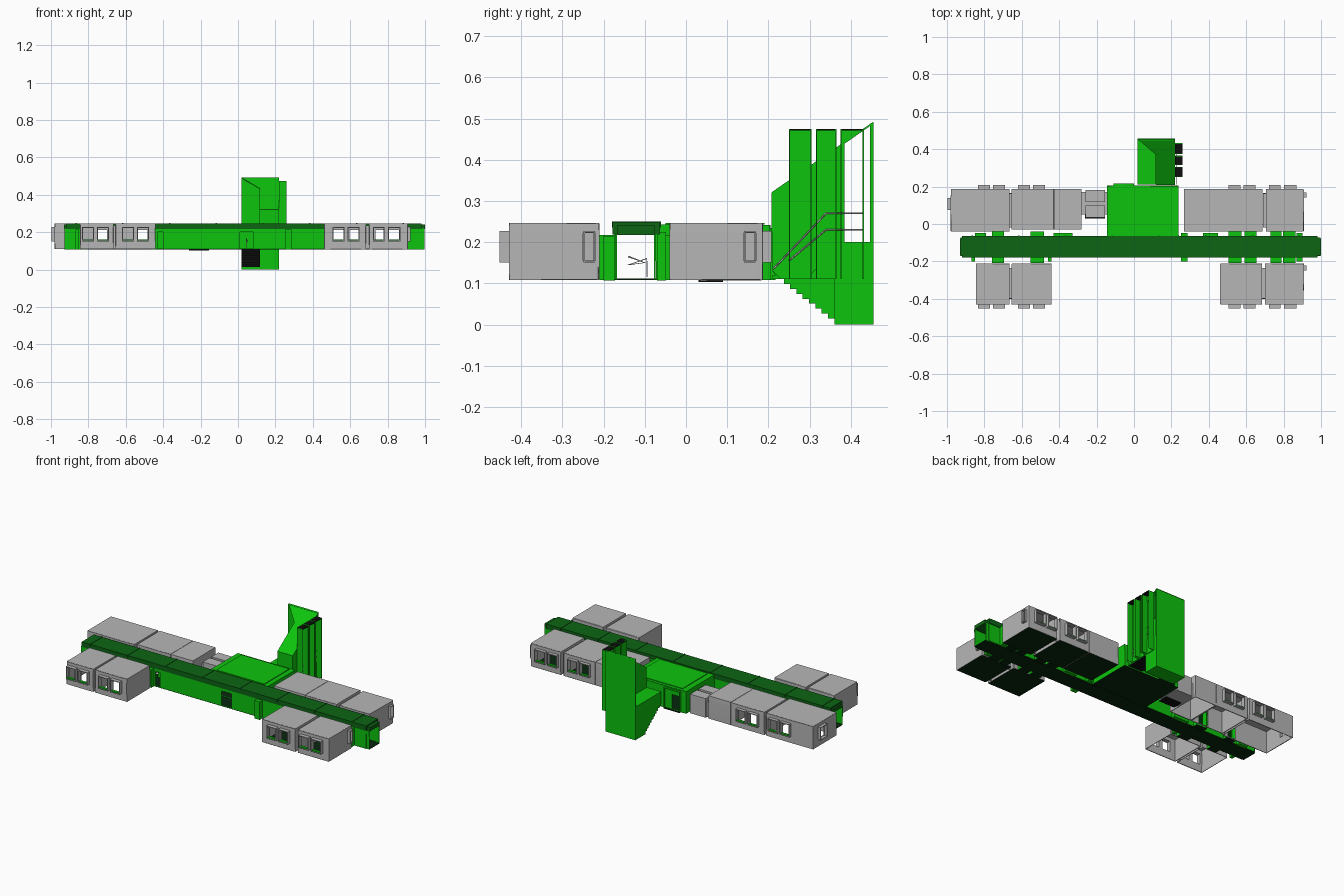
import bpy, bmesh
from mathutils import Vector

if "Cube" in bpy.data.objects:
    bpy.data.objects.remove(bpy.data.objects["Cube"])

def material(name, rgb):
    m = bpy.data.materials.new(name)
    m.diffuse_color = (*rgb, 1)
    m.use_nodes = True
    m.node_tree.nodes["Principled BSDF"].inputs["Base Color"].default_value = m.diffuse_color
    return m

GREEN = material("bright_green", (0.004, 0.55, 0.004))
DARK = material("dark_green", (0.004, 0.13, 0.007))
GRAY = material("light_gray", (0.47, 0.47, 0.47))
FLOOR = material("floor_dark", (0.002, 0.02, 0.004))
BLACK = material("black", (0.004, 0.004, 0.004))

def finish(name, bm, mats, thickness=0):
    me = bpy.data.meshes.new(name)
    bmesh.ops.remove_doubles(bm, verts=bm.verts, dist=1e-5)
    bmesh.ops.recalc_face_normals(bm, faces=bm.faces)
    bm.to_mesh(me)
    bm.free()
    ob = bpy.data.objects.new(name, me)
    bpy.context.collection.objects.link(ob)
    for m in mats:
        me.materials.append(m)
    if thickness:
        mod = ob.modifiers.new("thickness", 'SOLIDIFY')
        mod.thickness, mod.offset = thickness, 0
    return ob

def panel(bm, axis, at, u, v, holes=(), mat=0):
    """Flat sheet across an axis, as a grid of cells with rectangular holes."""
    us = sorted({*u, *(c for h in holes for c in h[:2] if u[0] < c < u[1])})
    vs = sorted({*v, *(c for h in holes for c in h[2:] if v[0] < c < v[1])})
    for u0, u1 in zip(us, us[1:]):
        for v0, v1 in zip(vs, vs[1:]):
            cu, cv = (u0 + u1) / 2, (v0 + v1) / 2
            if any(h[0] < cu < h[1] and h[2] < cv < h[3] for h in holes):
                continue
            pts = []
            for p in ((u0, v0), (u1, v0), (u1, v1), (u0, v1)):
                co = list(p)
                co.insert(axis, at)
                pts.append(bm.verts.new(co))
            bm.faces.new(pts).material_index = mat

def room(name, x, y, z, mats, sides="FBLRTD", holes=None, t=0.005):
    """Hollow box; sides picks front, back, left, right, top, down."""
    holes = holes or {}
    bm = bmesh.new()
    x, y, z = [(a + t / 2, b - t / 2) for a, b in (x, y, z)]
    spec = {"F": (1, y[0], x, z), "B": (1, y[1], x, z), "L": (0, x[0], y, z),
            "R": (0, x[1], y, z), "T": (2, z[1], x, y), "D": (2, z[0], x, y)}
    for s in sides:
        panel(bm, *spec[s], holes.get(s, ()), len(mats) - 1 if s == "D" else 0)
    return finish(name, bm, mats, t)

def box(name, x, y, z, mat):
    bm = bmesh.new()
    bmesh.ops.create_cube(bm, size=1)
    for v in bm.verts:
        v.co = [(a + b) / 2 + c * (b - a) for c, (a, b) in zip(v.co, (x, y, z))]
    return finish(name, bm, [mat])

def extrude_x(name, pts, x0, x1, mats, rule=None):
    """Profile given in (y, z), extruded along x."""
    bm = bmesh.new()
    f = bm.faces.new([bm.verts.new((x0, *p)) for p in pts])
    r = bmesh.ops.extrude_face_region(bm, geom=[f])
    for v in r["geom"]:
        if isinstance(v, bmesh.types.BMVert):
            v.co.x = x1
    bmesh.ops.recalc_face_normals(bm, faces=bm.faces)
    if rule:
        for f in bm.faces:
            f.material_index = int(rule(f.normal, f.calc_center_median()))
    return finish(name, bm, mats)

def tube(name, pts, r, mat):
    cu = bpy.data.curves.new(name, 'CURVE')
    cu.dimensions, cu.bevel_depth, cu.bevel_resolution = '3D', r, 0
    sp = cu.splines.new('POLY')
    sp.points.add(len(pts) - 1)
    for p, co in zip(sp.points, pts):
        p.co = (*co, 1)
    cu.materials.append(mat)
    bpy.context.collection.objects.link(bpy.data.objects.new(name, cu))

Z0, Z1 = 0.107, 0.248
WZ = (0.15, 0.228)
WINDOWS = [(-.835, -.77), (-.755, -.69), (-.62, -.555), (-.54, -.475),
           (.505, .57), (.585, .65), (.72, .785), (.80, .87)]
DOORS = [(-.755, -.70), (-.55, -.485), (.51, .57), (.595, .65), (.735, .785), (.80, .86)]
door_holes = [(a, b, Z0 + .008, .213) for a, b in DOORS]
win_holes = [(a + .006, b - .006, WZ[0] + .006, WZ[1] - .006) for a, b in WINDOWS]

# classroom modules: x range, y range, windowed side
MODULES = [((-.845, -.665), (-.43, -.21)), ((-.655, -.44), (-.43, -.21)),
           ((.46, .685), (-.43, -.21)), ((.70, .908), (-.43, -.21)),
           ((-.98, -.665), (-.04, .187)), ((-.655, -.43), (-.03, .187)),
           ((-.43, -.28), (-.03, .187)), ((.267, .476), (-.04, .187)),
           ((.476, .688), (-.04, .187)), ((.705, .908), (-.04, .187))]
for x, y in MODULES:
    front = y[0] < -.2
    holes = {"F": win_holes if front else door_holes, "B": door_holes if front else win_holes}
    if x[0] < -.9:
        holes["L"] = [(.08, .135, WZ[0] + .006, WZ[1] - .006)]
    if x[1] > .9:
        e = (-.25, -.22) if front else (.14, .17)
        holes["R"] = [(*e, WZ[0] + .006, WZ[1] - .006)]
        room("end_window_bay", (.903, .925), e, WZ, [GRAY], "FBTD")
    # only the modules on the right have floors
    room("classroom_module", x, y, (Z0, Z1), [GRAY, FLOOR],
         "FBLRTD" if x[0] > 0 else "FBLRT", holes)
room("end_window_bay", (-1, -.976), (.075, .14), WZ, [GRAY], "FBTD")

# recessed links between modules
for x, y in [((-.667, -.653), (-.40, -.235)), ((.683, .702), (-.40, -.235)),
             ((-.667, -.653), (-.02, .165)), ((.686, .707), (-.02, .165))]:
    room("module_link", x, y, (Z0, Z1 - .012), [GRAY], "FBT")

# protruding window frames with green sills, front and back
for a, b in WINDOWS:
    for y0, y1 in ((-.455, -.427), (.184, .21)):
        room("window_bay", (a, b), (y0, y1), WZ, [GRAY], "LRTD")
        box("window_sill", (a + .006, b - .006), (y0 + .006, y1 - .006),
            (WZ[0] + .005, WZ[0] + .01), GREEN)

# corridor
entrance = (.012, .08, Z0 + .006, .20)
room("corridor", (-.92, .98), (-.175, -.068), (Z0, .236), [GREEN, FLOOR], "FBD",
     {"F": door_holes + [entrance, (-.43, -.40, Z0 + .006, .2)],
      "B": door_holes + [(-.11, .21, Z0 + .006, .215)]})
box("corridor_roof", (-.92, .98), (-.178, -.063), (.218, Z1), DARK)
for x in ((-.93, -.915), (.975, 1.0)):
    room("corridor_end_frame", x, (-.172, -.073), (Z0, .222), [GREEN, FLOOR], "FBD")
    box("corridor_end_roof", x, (-.168, -.077), (.217, .24), DARK)
for i in range(8):
    x = -.87 + i * .25
    box("roof_seam", (x, x + .008), (-.18, -.061), (.235, Z1 + .002), DARK)

# doorway bays linking corridor and modules
for a, b in DOORS:
    for y in ((-.212, -.172), (-.071, -.038)):
        room("doorway_bay", (a - .005, b + .005), y, (Z0, .218), [GREEN, FLOOR], "LRTD")
for x in ((-.43, -.33), (.25, .285), (.37, .45), (-.85, -.79), (.87, .90)):
    box("corridor_niche", x, (-.07, -.048), (Z0, .225), GREEN)
for x in ((.25, .285), (-.46, -.44), (-.87, -.85), (.87, .90)):
    box("front_niche", x, (-.2, -.172), (Z0, .215), GREEN)

# entrance hall
room("hall", (-.145, .24), (-.07, .205), (Z0, .243), [GREEN, FLOOR], "BLRTD",
     {"B": [(-.1, -.05, Z0 + .006, .2)]})
room("hall_porch", (-.11, 0), (.20, .22), (Z0, .235), [GREEN, FLOOR], "LRTD")
box("hall_roof_step", (-.11, .21), (-.05, .19), (.243, .247), GREEN)
tube("entrance_rail", [(.045, -.14, .165), (.05, -.10, .15), (.05, -.14, .145),
                       (.045, -.095, .16), (.045, -.095, .115)], .002, GRAY)

# service units beside the hall
for y in ((.035, .10), (.118, .183)):
    box("service_unit", (-.26, -.155), y, (Z0, .222), GRAY)
box("service_base", (-.262, -.155), (.03, .09), (.103, .108), BLACK)
box("service_link", (-.28, -.145), (.05, .17), (Z0, .2), GRAY)

# stair tower: lower flight with black stepped underside
steps = 9
low = [(.21, .2), (.21, .13), (.222, .11)]
for i in range(steps):
    y = .222 + (i + 1) * .138 / steps
    z = .11 - i * .095 / (steps - 1)
    low += [(y, z), (y, z - .095 / (steps - 1))] if i < steps - 1 else [(y, z)]
extrude_x("lower_flight", low + [(.36, .2)], .02, .118, [GREEN, BLACK],
          lambda n, c: abs(n.x) < .5 and c.z < .12 and (n.y < -.5 or n.z < -.5))
box("tower_landing", (.02, .22), (.36, .45), (0, .2), GREEN)

# upper flight
up = [(.21, .11)]
for i in range(8):
    up += [(.21 + i * .019, .12 + i * .0114), (.21 + (i + 1) * .019, .12 + i * .0114)]
extrude_x("upper_flight", up + [(.362, .11)], .12, .216, [GREEN, BLACK],
          lambda n, c: n.z > .5 or n.z < -.5)

# tower walls
def roof_z(y):
    return .32 + (y - .21) * .17 / .245

box("tower_back_wall", (.02, .22), (.447, .455), (0, .488), GREEN)
extrude_x("tower_inner_wall", [(.21, .13), (.21, .32), (.37, roof_z(.37)), (.37, .2)],
          .116, .122, [GREEN])
extrude_x("tower_outer_wall", [(.21, .13), (.21, .32), (.385, roof_z(.385)), (.385, .2), (.29, .11), (.23, .11)],
          .214, .22, [GREEN])
box("tower_front_wall", (.118, .22), (.208, .213), (.225, .32), GREEN)

# tower roof with its cut corner
bm = bmesh.new()
bm.faces.new([bm.verts.new((x, y, roof_z(y))) for x, y in
              ((.118, .21), (.22, .21), (.22, .455), (.02, .455), (.118, .37))])
finish("tower_roof", bm, [GREEN], .004)

# three tall vent channels, open outward, with black caps
for i, (y0, y1) in enumerate(((.25, .305), (.315, .365), (.375, .432))):
    top = .475
    for y in (y0, y1 - .003):
        box("vent_fin", (.218, .258), (y, y + .003), (.11, top), GREEN)
    box("vent_cap", (.218, .258), (y0, y1), (top - .004, top), BLACK)
    if i < 2:
        box("vent_back", (.218, .223), (y0, y1), (.11, top), GREEN)
    else:
        box("vent_back_low", (.218, .223), (y0, y1), (.11, .2), GREEN)
        extrude_x("vent_back_high", [(y0, roof_z(y0)), (y1, roof_z(y1)), (y1, top), (y0, top)],
                  .218, .223, [GREEN])

# handrails
for dz, y0 in ((0, .25), (.04, .212)):
    tube("handrail", [(.226, y0, .155 if dz == 0 else .135), (.226, .34, .23 + dz),
                      (.226, .432, .23 + dz)], .002, GRAY)
